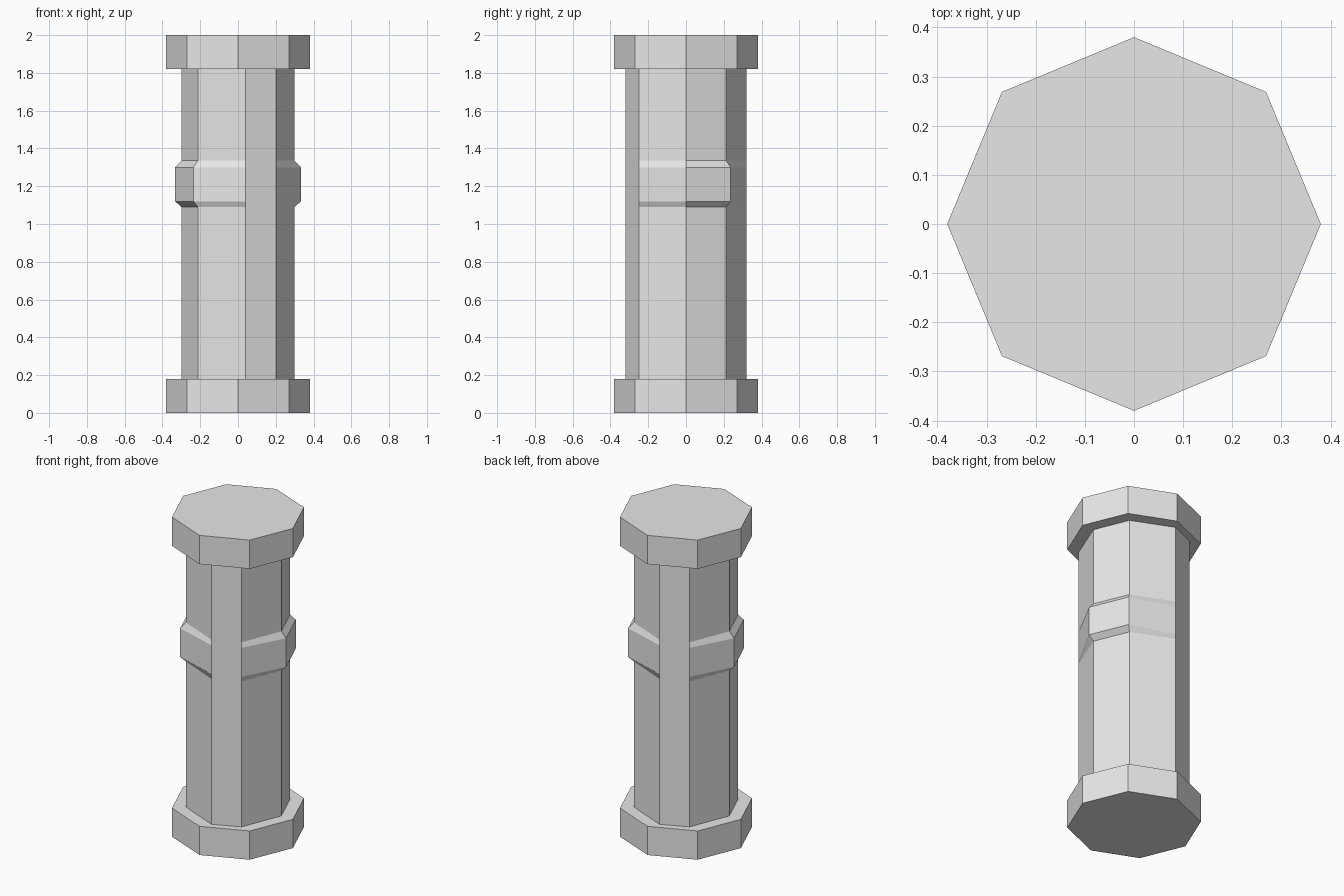
import bpy
import bmesh
import math

if "Cube" in bpy.data.objects:
    bpy.data.objects.remove(bpy.data.objects["Cube"], do_unlink=True)

GREY = (0.8, 0.8, 0.8, 1.0)
stone = bpy.data.materials.new("plain grey")
stone.use_nodes = True
stone.diffuse_color = GREY
stone.node_tree.nodes["Principled BSDF"].inputs["Base Color"].default_value = GREY


def octagon(radius):
    return [(radius * math.cos(i * math.pi / 4), radius * math.sin(i * math.pi / 4))
            for i in range(8)]


def with_ribs(outline):
    """Push two opposite sides out into narrow ribs."""
    points = list(outline)
    for i, sign in ((2, 1), (6, -1)):
        points[i] = (-0.04 * sign, 0.32 * sign)
        points[i + 1 if i == 2 else 7] = (-0.20 * sign, 0.25 * sign)
    return points


def loft(name, sections):
    """Skin a closed solid through (outline, height) sections."""
    bm = bmesh.new()
    loops = [[bm.verts.new((x, y, z)) for x, y in outline] for outline, z in sections]
    bm.faces.new(loops[0][::-1])
    bm.faces.new(loops[-1])
    for low, high in zip(loops, loops[1:]):
        for i in range(8):
            j = (i + 1) % 8
            bm.faces.new((low[i], low[j], high[j], high[i]))
    bmesh.ops.recalc_face_normals(bm, faces=bm.faces)
    mesh = bpy.data.meshes.new(name)
    bm.to_mesh(mesh)
    bm.free()
    mesh.materials.append(stone)
    obj = bpy.data.objects.new(name, mesh)
    bpy.context.collection.objects.link(obj)
    return obj


# Wide octagonal end blocks
cap = octagon(0.38)
loft("base_block", [(cap, 0), (cap, 0.18)])
loft("top_block", [(cap, 1.82), (cap, 2)])

# Shaft with two ribs and a bevelled collar that dies into the ribs
shaft = with_ribs(octagon(0.30))
collar = with_ribs(octagon(0.333))
loft("shaft_with_collar", [
    (shaft, 0.18), (shaft, 1.09), (collar, 1.12),
    (collar, 1.30), (shaft, 1.335), (shaft, 1.82),
])
